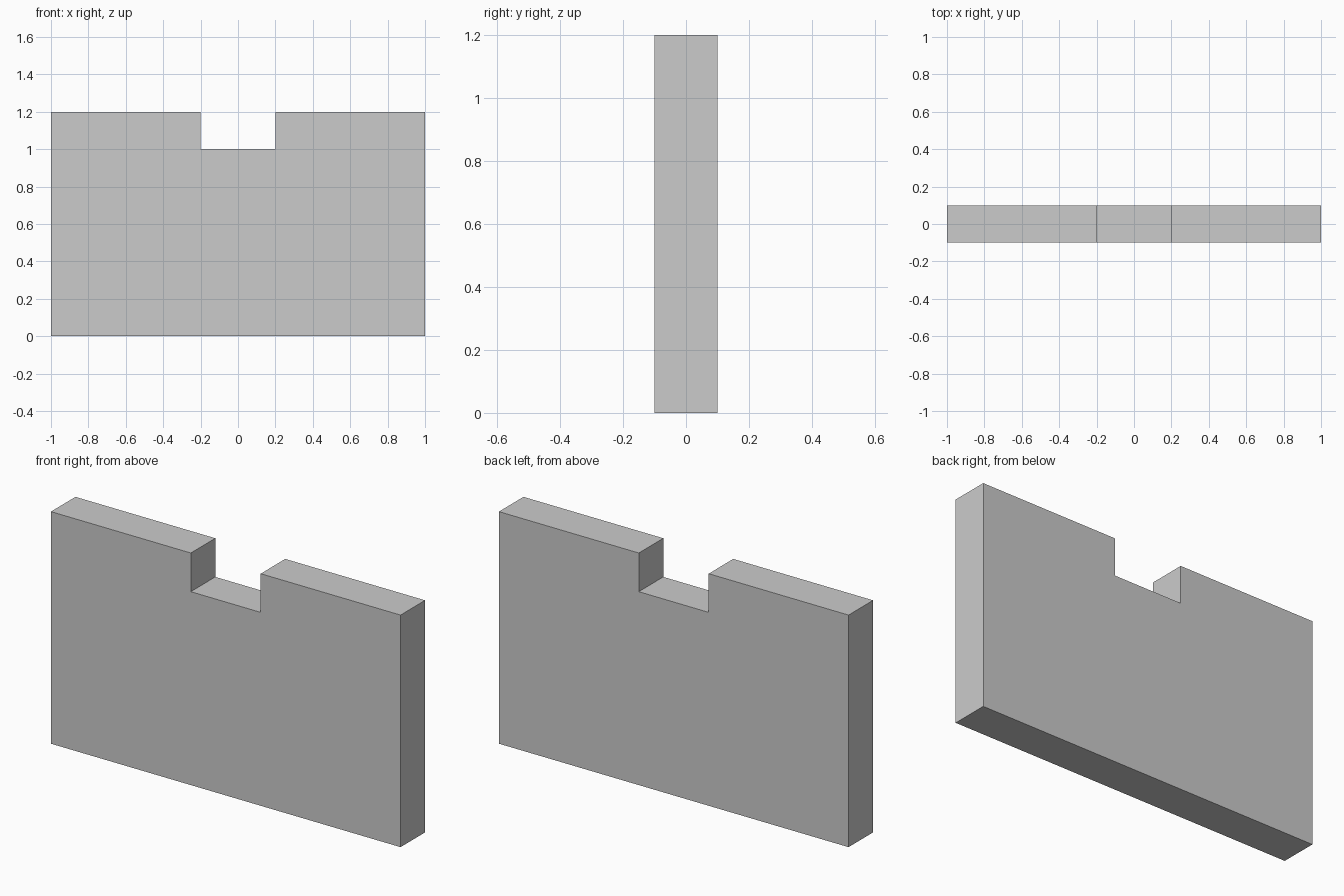
import bpy
import bmesh

if "Cube" in bpy.data.objects:
    bpy.data.objects.remove(bpy.data.objects["Cube"])

WIDTH, DEPTH, HEIGHT = 2.0, 0.2, 1.2
NOTCH_WIDTH, NOTCH_FLOOR = 0.4, 1.0

# Front outline: right half from the bottom up to the notch, then mirrored
right_half = [(WIDTH / 2, 0), (WIDTH / 2, HEIGHT),
              (NOTCH_WIDTH / 2, HEIGHT), (NOTCH_WIDTH / 2, NOTCH_FLOOR)]
outline = right_half + [(-x, z) for x, z in reversed(right_half)]

# Notched wall slab: outline extruded through its thickness
bm = bmesh.new()
front = bm.faces.new([bm.verts.new((x, -DEPTH / 2, z)) for x, z in outline])
extruded = bmesh.ops.extrude_face_region(bm, geom=[front], use_keep_orig=True)
back_verts = [g for g in extruded["geom"] if isinstance(g, bmesh.types.BMVert)]
bmesh.ops.translate(bm, verts=back_verts, vec=(0, DEPTH, 0))
bmesh.ops.recalc_face_normals(bm, faces=bm.faces)

mesh = bpy.data.meshes.new("notched_wall")
bm.to_mesh(mesh)
bm.free()
wall = bpy.data.objects.new("notched_wall", mesh)
bpy.context.collection.objects.link(wall)
